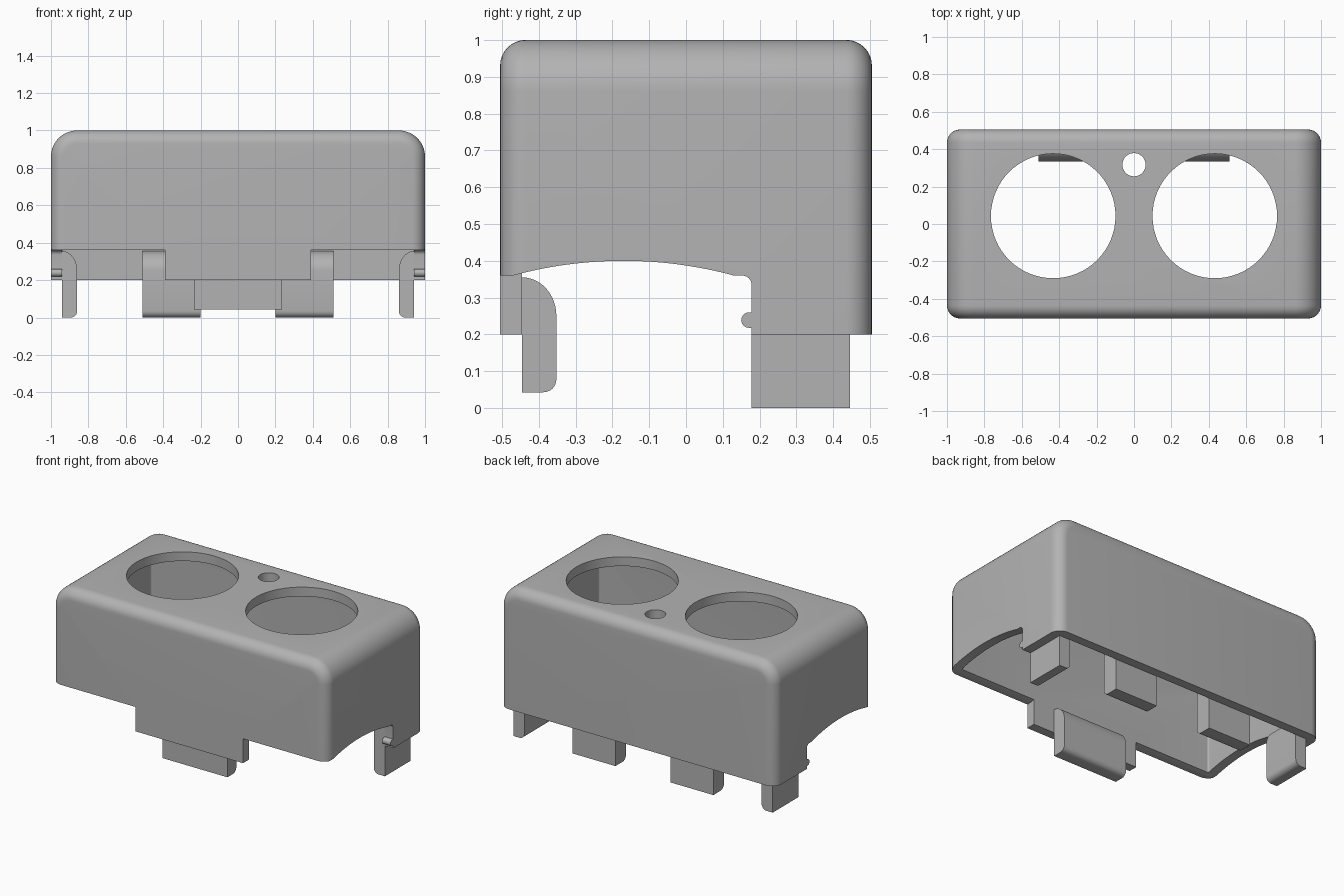
import bpy, bmesh
from math import sin, cos, pi
from mathutils import Matrix, Vector

if "Cube" in bpy.data.objects:
    bpy.data.objects.remove(bpy.data.objects["Cube"], do_unlink=True)

grey = bpy.data.materials.new("plain grey")
grey.use_nodes = True
grey.diffuse_color = (0.45, 0.45, 0.45, 1)
grey.node_tree.nodes["Principled BSDF"].inputs["Base Color"].default_value = (0.45, 0.45, 0.45, 1)

WALL = 0.06
HALF_Y = 0.505


def arc(cx, cz, rx, rz, start, end, n=12):
    """Points on an elliptical arc, angles in degrees."""
    angles = [(start + (end - start) * i / n) * pi / 180 for i in range(n + 1)]
    return [(cx + rx * cos(a), cz + rz * sin(a)) for a in angles]


def prism(name, points, axis, half):
    """Extrude a (horizontal, z) profile symmetrically along x or y."""
    bm = bmesh.new()
    place = (lambda p: (-half, *p)) if axis == "x" else (lambda p: (p[0], -half, p[1]))
    face = bm.faces.new([bm.verts.new(place(p)) for p in points])
    moved = bmesh.ops.extrude_face_region(bm, geom=[face])["geom"]
    offset = Vector((2 * half, 0, 0)) if axis == "x" else Vector((0, 2 * half, 0))
    bmesh.ops.translate(bm, vec=offset, verts=[v for v in moved if isinstance(v, bmesh.types.BMVert)])
    bmesh.ops.recalc_face_normals(bm, faces=bm.faces)
    mesh = bpy.data.meshes.new(name)
    bm.to_mesh(mesh)
    bm.free()
    mesh.materials.append(grey)
    obj = bpy.data.objects.new(name, mesh)
    bpy.context.collection.objects.link(obj)
    return obj


def activate(obj):
    bpy.ops.object.select_all(action="DESELECT")
    obj.select_set(True)
    bpy.context.view_layer.objects.active = obj


def apply(obj, mod):
    activate(obj)
    bpy.ops.object.modifier_apply(modifier=mod.name)


def cut(obj, cutter):
    mod = obj.modifiers.new("cut", "BOOLEAN")
    mod.operation, mod.solver, mod.object = "DIFFERENCE", "EXACT", cutter
    apply(obj, mod)
    bpy.data.objects.remove(cutter, do_unlink=True)


def rounded_block(name, inset, radius, edge):
    """Block with rounded ends, then rounded front and back rims."""
    w, top = 1 - inset, 1 - inset
    right = arc(w - radius, top - radius, radius, radius, 0, 90)
    left = [(-x, z) for x, z in reversed(right)]
    obj = prism(name, [(w, -0.5)] + right + left + [(-w, -0.5)], "y", HALF_Y - inset)
    mod = obj.modifiers.new("rim", "BEVEL")
    mod.width, mod.segments, mod.limit_method, mod.angle_limit = edge, 8, "ANGLE", 1.0
    apply(obj, mod)
    return obj


# Hollow cover
cover = rounded_block("cover", 0, 0.14, 0.07)
cut(cover, rounded_block("cavity", WALL, 0.08, 0.01))

# Lower outline: front lip, side arch, side peg and back skirt
rise, span = 0.04, 0.30
big = (span ** 2 + rise ** 2) / (2 * rise)
arch = [(-0.17 + span * t / 12, 0.4 - big + (big ** 2 - (span * t / 12) ** 2) ** 0.5)
        for t in range(-12, 13)]
outline = [(-0.7, -0.7), (-0.7, 0.36)] + arch
outline += arc(0.153, 0.335, 0.025, 0.025, 90, 0, 6)
outline += [(0.178, 0.26)] + arc(0.171, 0.239, 0.021, 0.021, 90, 270) + [(0.178, 0.218)]
outline += [(0.178, 0.2), (0.7, 0.2), (0.7, -0.7)]
trim = prism("trim", outline, "x", 1.2)
front_tab = prism("front_tab", [(-0.9, 0.2), (-0.4, 0.2), (-0.4, 0.9), (-0.9, 0.9)], "x", 0.39)
cut(trim, front_tab)
cut(cover, trim)


# Round openings in the top
def round_hole(x, y, r):
    hole = prism("hole", arc(0, 0, r, r, 0, 360 * 63 / 64, 63), "y", 0.15)
    hole.matrix_world = Matrix.Translation((x, y, 1)) @ Matrix.Rotation(pi / 2, 4, "X")
    cut(cover, hole)


for side in (-1, 1):
    round_hole(side * 0.432, 0.043, 0.333)
round_hole(0, 0.317, 0.062)


# Clips hanging inside the walls
def clip(name, x, y, turn, half, depth, bottom):
    r = 0.035
    points = [(0, bottom)] + arc(depth - r, bottom + r, r, r, -90, 0, 6)
    points += arc(0, 0.25, depth, 0.105, 0, 90)
    obj = prism(name, points, "x", half)
    obj.data.transform(Matrix.Translation((x, y, 0)) @ Matrix.Rotation(turn, 4, "Z"))
    return obj


inner_y = HALF_Y - WALL
parts = [cover, clip("front_clip", 0, -inner_y, 0, 0.235, 0.093, 0.043)]
for side, label in ((1, "left"), (-1, "right")):
    parts.append(clip("back_clip_" + label, side * 0.355, inner_y, pi, 0.155, 0.11, 0))
    parts.append(clip("side_clip_" + label, side * 0.94, 0.3115, side * pi / 2, 0.1335, 0.08, 0))

for part in parts:
    activate(part)
    bpy.ops.object.shade_smooth_by_angle(angle=0.6)
